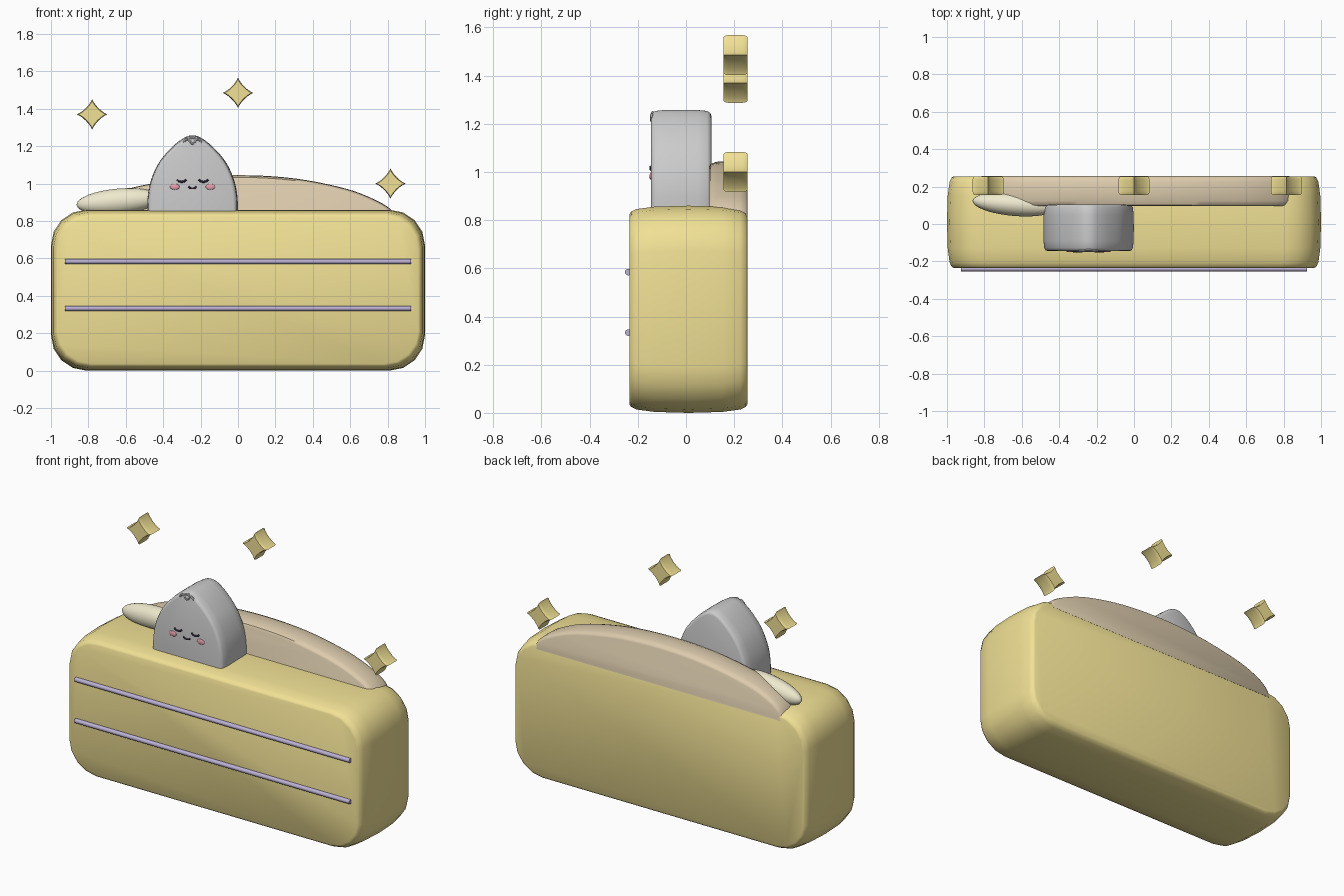
import bpy, bmesh, math
from mathutils import Vector

if "Cube" in bpy.data.objects:
    bpy.data.objects.remove(bpy.data.objects["Cube"])


def mat(name, rgb):
    m = bpy.data.materials.new(name)
    m.diffuse_color = (*rgb, 1)
    m.use_nodes = True
    m.node_tree.nodes["Principled BSDF"].inputs["Base Color"].default_value = m.diffuse_color
    return m


YELLOW = mat("butter", (0.88, 0.75, 0.30))
TAN = mat("tan", (0.72, 0.60, 0.42))
CREAM = mat("cream", (0.86, 0.82, 0.62))
WHITE = mat("white", (0.82, 0.82, 0.82))
LILAC = mat("lilac", (0.50, 0.44, 0.66))
PINK = mat("pink", (0.80, 0.35, 0.42))
DARK = mat("dark", (0.06, 0.04, 0.09))


def finish(ob, name, m, angle=40):
    ob.name = name
    ob.data.materials.append(m)
    bpy.ops.object.select_all(action='DESELECT')
    ob.select_set(True)
    bpy.context.view_layer.objects.active = ob
    bpy.ops.object.shade_smooth_by_angle(angle=math.radians(angle))
    return ob


def smooth(pts, n=5):
    """Catmull-Rom through an open list of 2D points."""
    p = [Vector(q) for q in pts]
    p = [2 * p[0] - p[1]] + p + [2 * p[-1] - p[-2]]
    out = []
    for i in range(1, len(p) - 2):
        a, b, c, d = p[i - 1:i + 3]
        for k in range(n):
            t = k / n
            out.append(0.5 * (2 * b + (c - a) * t + (2 * a - 5 * b + 4 * c - d) * t * t
                              + (3 * b - a - 3 * c + d) * t ** 3))
    return out + [p[-2]]


def loft(name, outline, rings, m, sit=False, angle=40):
    """Front outline (x, z) carried through (y, inset) rings; sit keeps the base level."""
    xs, zs = [p[0] for p in outline], [p[1] for p in outline]
    cx, hx = (min(xs) + max(xs)) / 2, (max(xs) - min(xs)) / 2
    cz = min(zs) if sit else (min(zs) + max(zs)) / 2
    hz = max(zs) - cz
    bm = bmesh.new()
    loops = [[bm.verts.new((cx + (x - cx) * (1 - i / hx), y, cz + (z - cz) * (1 - i / hz)))
              for x, z in outline] for y, i in rings]
    n = len(outline)
    for a, b in zip(loops, loops[1:]):
        for k in range(n):
            bm.faces.new((a[k], a[(k + 1) % n], b[(k + 1) % n], b[k]))
    bm.faces.new(loops[0])
    bm.faces.new(loops[-1])
    bmesh.ops.recalc_face_normals(bm, faces=bm.faces)
    me = bpy.data.meshes.new(name)
    bm.to_mesh(me)
    bm.free()
    ob = bpy.data.objects.new(name, me)
    bpy.context.collection.objects.link(ob)
    return finish(ob, name, m, angle)


def ball(name, loc, size, m, rot=(0, 0, 0)):
    bpy.ops.mesh.primitive_uv_sphere_add(segments=32, ring_count=16, location=loc, rotation=rot)
    ob = bpy.context.object
    ob.scale = size
    return finish(ob, name, m)


def stroke(name, pts, y, r, m):
    """Round thread along (x, z) points."""
    cu = bpy.data.curves.new(name, 'CURVE')
    cu.dimensions = '3D'
    cu.bevel_depth, cu.bevel_resolution, cu.use_fill_caps = r, 2, True
    path = smooth(pts, 4)
    sp = cu.splines.new('POLY')
    sp.points.add(len(path) - 1)
    for q, (x, z) in zip(sp.points, path):
        q.co = (x, y, z, 1)
    ob = bpy.data.objects.new(name, cu)
    bpy.context.collection.objects.link(ob)
    bpy.ops.object.select_all(action='DESELECT')
    ob.select_set(True)
    bpy.context.view_layer.objects.active = ob
    bpy.ops.object.convert(target='MESH')
    finish(bpy.context.object, name, m)


# Big rounded body
R = 0.19
corners = [(1 - R, 0.86 - R, 0), (R - 1, 0.86 - R, 90), (R - 1, R, 180), (1 - R, R, 270)]
body = [(x + R * math.cos(math.radians(a + d)), z + R * math.sin(math.radians(a + d)))
        for x, z, a in corners for d in (0, 22.5, 45, 67.5, 90)]
loft("body", body, [(-0.235, 0.036), (-0.228, 0.025), (-0.205, 0.014), (-0.13, 0.004), (0.01, 0),
                    (0.15, 0.004), (0.225, 0.014), (0.248, 0.025), (0.255, 0.036)], YELLOW)

# Two piping strips on the front
for i, z in enumerate((0.333, 0.584)):
    bpy.ops.mesh.primitive_cylinder_add(vertices=12, radius=0.0135, depth=1.85,
                                        location=(0, -0.24, z), rotation=(0, math.pi / 2, 0))
    finish(bpy.context.object, f"strip_{i}", LILAC)

# Blanket mound along the back
mound = smooth([(-0.84, 0.80), (-0.80, 0.87), (-0.72, 0.925), (-0.58, 0.975), (-0.3, 1.027), (0, 1.045),
                (0.3, 1.028), (0.58, 0.972), (0.75, 0.905), (0.83, 0.85), (0.855, 0.80)])
loft("blanket", mound, [(0.095, 0.025), (0.102, 0.012), (0.125, 0.003), (0.175, 0),
                        (0.225, 0.003), (0.248, 0.012), (0.256, 0.025)], TAN, sit=True)

# Pillow
ball("pillow", (-0.64, 0.105, 0.905), (0.225, 0.062, 0.068), CREAM,
     (0, math.radians(-5), math.radians(-5)))

# Little dome figure
side = [(0.242, 0.84), (0.24, 0.93), (0.222, 1.02), (0.178, 1.115), (0.11, 1.195), (0.045, 1.245)]
dome = smooth([(-0.243 + x, z) for x, z in side] + [(-0.243, 1.258)]
              + [(-0.243 - x, z) for x, z in reversed(side)])
loft("dome_figure", dome, [(-0.145, 0.024), (-0.141, 0.013), (-0.128, 0.005), (-0.09, 0.001), (-0.02, 0),
                           (0.05, 0.001), (0.088, 0.005), (0.101, 0.013), (0.105, 0.024)], WHITE, sit=True)

# Face
for s, tag in ((-1, "left"), (1, "right")):
    ex = -0.243 + s * 0.058
    stroke(f"eye_{tag}", [(ex - 0.025, 1.022), (ex - 0.012, 1.011), (ex + 0.012, 1.011),
                          (ex + 0.025, 1.022)], -0.146, 0.0055, DARK)
    ball(f"cheek_{tag}", (-0.243 + s * 0.095, -0.145, 0.983), (0.025, 0.006, 0.016), PINK)
stroke("mouth", [(-0.265, 0.985), (-0.254, 0.976), (-0.232, 0.976), (-0.221, 0.985)], -0.146, 0.005, DARK)

# Curl of hair
stroke("curl", [(-0.293, 1.222), (-0.268, 1.238), (-0.243, 1.212), (-0.218, 1.238), (-0.193, 1.222)],
       -0.142, 0.007, WHITE)
stroke("curl_top", [(-0.268, 1.236), (-0.243, 1.245), (-0.218, 1.236)], -0.138, 0.007, WHITE)

# Four-pointed stars
for i, (cx, cz) in enumerate(((-0.78, 1.37), (0, 1.485), (0.815, 1.0))):
    star = []
    for k in range(32):
        t = 2 * math.pi * k / 32
        c, s = math.cos(t), math.sin(t)
        star.append((cx + 0.083 * math.copysign(abs(c) ** 2.6, c),
                     cz + 0.083 * math.copysign(abs(s) ** 2.6, s)))
    loft(f"star_{i}", star, [(0.156, 0.008), (0.164, 0.002), (0.175, 0), (0.236, 0),
                             (0.247, 0.002), (0.255, 0.008)], YELLOW, angle=50)
